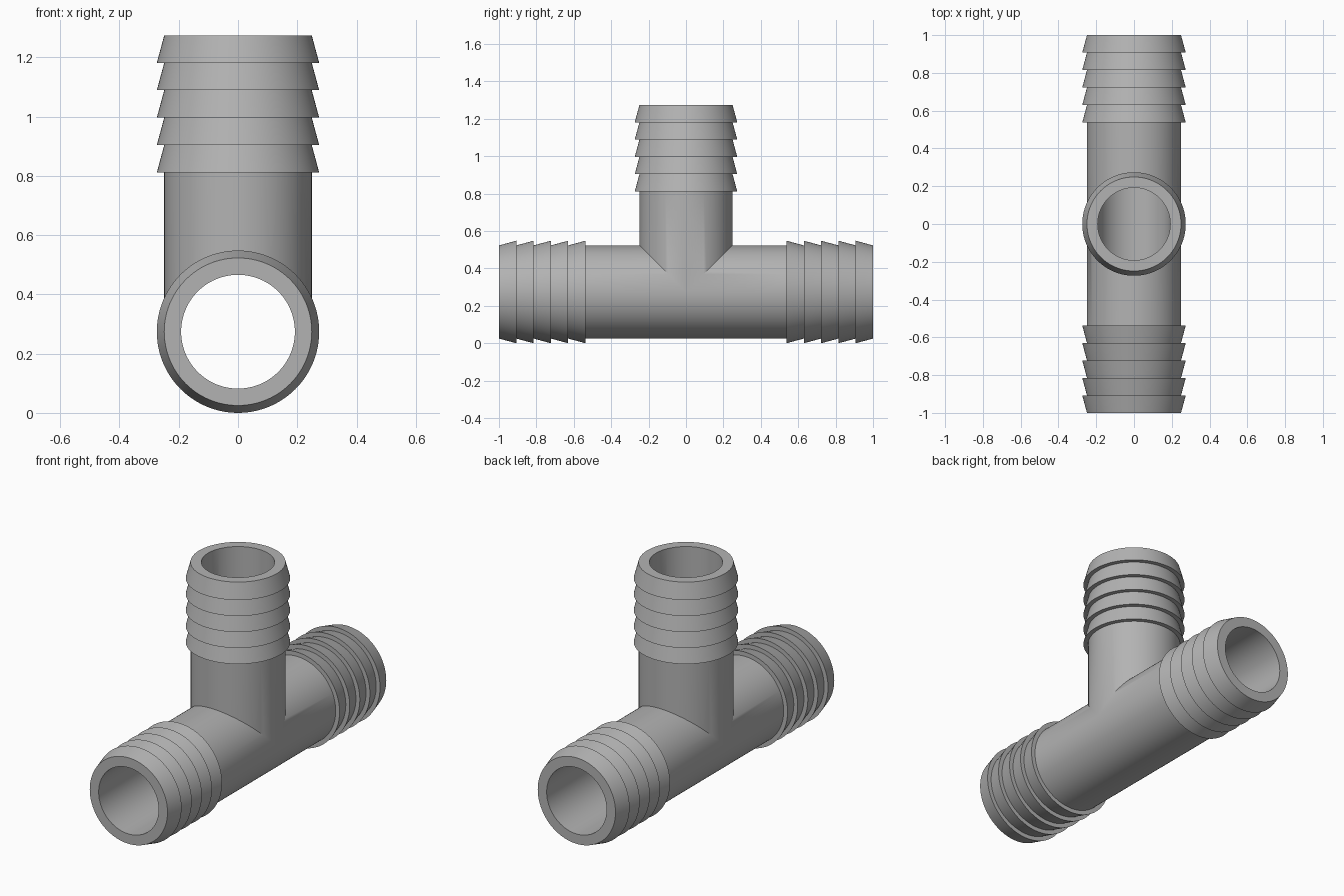
import bpy, bmesh
from math import sin, cos, tau, radians

if "Cube" in bpy.data.objects:
    bpy.data.objects.remove(bpy.data.objects["Cube"])

SEGMENTS = 96
PIPE, BARB, BORE = 0.249, 0.274, 0.192   # radii
ARM, PITCH, BARBS = 1.0, 0.0925, 5       # arm length, barb spacing and count

plastic = bpy.data.materials.new("grey plastic")
plastic.use_nodes = True
grey = (0.45, 0.45, 0.45, 1)
plastic.diffuse_color = grey
plastic.node_tree.nodes["Principled BSDF"].inputs["Base Color"].default_value = grey

# Arm profile from the bore, over the end face, down the barbs to the pipe;
# None marks the mitred joint at the centre
profile = [(BORE, None), (BORE, ARM)]
for i in range(BARBS):
    profile += [(PIPE, ARM - i * PITCH), (BARB, ARM - (i + 1) * PITCH)]
profile += [(PIPE, ARM - BARBS * PITCH), (PIPE, None)]


def add_arm(bm, place, mitre):
    """Sweep the profile round one arm; its inner end follows the mitre."""
    rings = []
    for radius, distance in profile:
        ring = []
        for s in range(SEGMENTS):
            u, v = radius * cos(tau * s / SEGMENTS), radius * sin(tau * s / SEGMENTS)
            t = mitre(v) if distance is None else distance
            ring.append(bm.verts.new(place(u, v, t)))
        rings.append(ring)
    for a, b in zip(rings, rings[1:]):
        for s in range(SEGMENTS):
            n = (s + 1) % SEGMENTS
            bm.faces.new((a[s], a[n], b[n], b[s]))


bm = bmesh.new()
# Front and back arms of the straight run
for side in (-1, 1):
    add_arm(bm, lambda u, v, t: (u, side * t, v), lambda v: max(0, v))
# Upright branch
add_arm(bm, lambda u, v, t: (u, v, t), abs)

# Weld the three arms along their shared mitre curves
bmesh.ops.remove_doubles(bm, verts=bm.verts, dist=0.0001)
bmesh.ops.recalc_face_normals(bm, faces=bm.faces)
mesh = bpy.data.meshes.new("tee_fitting")
bm.to_mesh(mesh)
bm.free()
mesh.materials.append(plastic)

tee = bpy.data.objects.new("tee_fitting", mesh)
tee.location.z = BARB
bpy.context.collection.objects.link(tee)
bpy.ops.object.select_all(action="DESELECT")
tee.select_set(True)
bpy.context.view_layer.objects.active = tee
bpy.ops.object.shade_smooth_by_angle(angle=radians(30))
